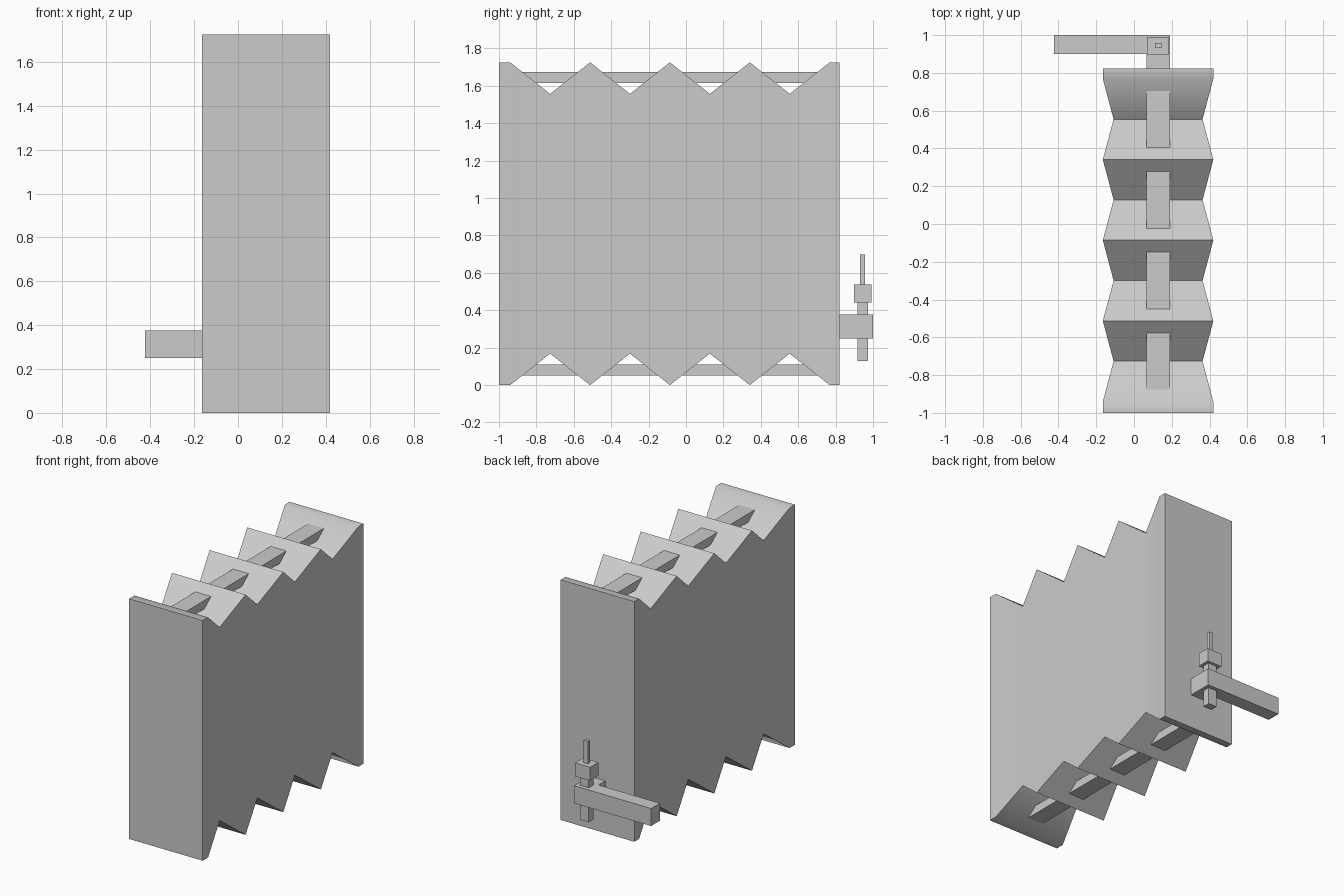
import bpy, bmesh, math

if "Cube" in bpy.data.objects:
    bpy.data.objects.remove(bpy.data.objects["Cube"])


def finish(name, bm, smooth=None):
    bmesh.ops.recalc_face_normals(bm, faces=bm.faces[:])
    mesh = bpy.data.meshes.new(name)
    bm.to_mesh(mesh)
    bm.free()
    ob = bpy.data.objects.new(name, mesh)
    bpy.context.collection.objects.link(ob)
    if smooth:
        bpy.ops.object.select_all(action='DESELECT')
        bpy.context.view_layer.objects.active = ob
        ob.select_set(True)
        bpy.ops.object.shade_smooth_by_angle(angle=math.radians(smooth))
    return ob


def box(name, x, y, z):
    bm = bmesh.new()
    bmesh.ops.create_cube(bm, size=1)
    for v in bm.verts:
        for i, (lo, hi) in enumerate((x, y, z)):
            v.co[i] = lo if v.co[i] < 0 else hi
    return finish(name, bm)


# Pleated body: rectangular rings alternating between ridge and valley
CX, CZ, HX, HZ = 0.1275, 0.8625, 0.2925, 0.8625
Y0, Y1, PLEATS = -0.94, 0.768, 4
step = (Y1 - Y0) / (2 * PLEATS)
sections = [(-1.0, 1.0)]
sections += [(Y0 + i * step, 0.805 if i % 2 else 1.0) for i in range(2 * PLEATS + 1)]
sections += [(0.822, 1.0)]

bm = bmesh.new()
rings = [[bm.verts.new((CX + sx * HX * s, y, CZ + sz * HZ * s))
          for sx, sz in ((-1, -1), (1, -1), (1, 1), (-1, 1))] for y, s in sections]
for a, b in zip(rings, rings[1:]):
    for i in range(4):
        j = (i + 1) % 4
        bm.faces.new((a[i], a[j], b[j], b[i]))
bm.faces.new(rings[0])
bm.faces.new(rings[-1])
finish("pleated_body", bm, 45)

# Long bars threaded through the pleats, top and bottom
for name, z in (("top_bar", (1.614, 1.675)), ("bottom_bar", (0.05, 0.111))):
    box(name, (0.065, 0.19), (-0.96, 0.79), z)

# Handle bracket and arm on the back plate
box("handle_mount", (0.065, 0.19), (0.82, 0.902), (0.25, 0.376))
box("handle_arm", (-0.423, 0.19), (0.90, 1.0), (0.25, 0.376))

# Upright spindle: post, collar and thin rod
for name, wx, wy, z in (("spindle_post", 0.07, 0.056, (0.128, 0.45)),
                        ("spindle_collar", 0.118, 0.094, (0.44, 0.537)),
                        ("spindle_rod", 0.034, 0.026, (0.53, 0.698))):
    box(name, (0.1275 - wx / 2, 0.1275 + wx / 2), (0.944 - wy / 2, 0.944 + wy / 2), z)
